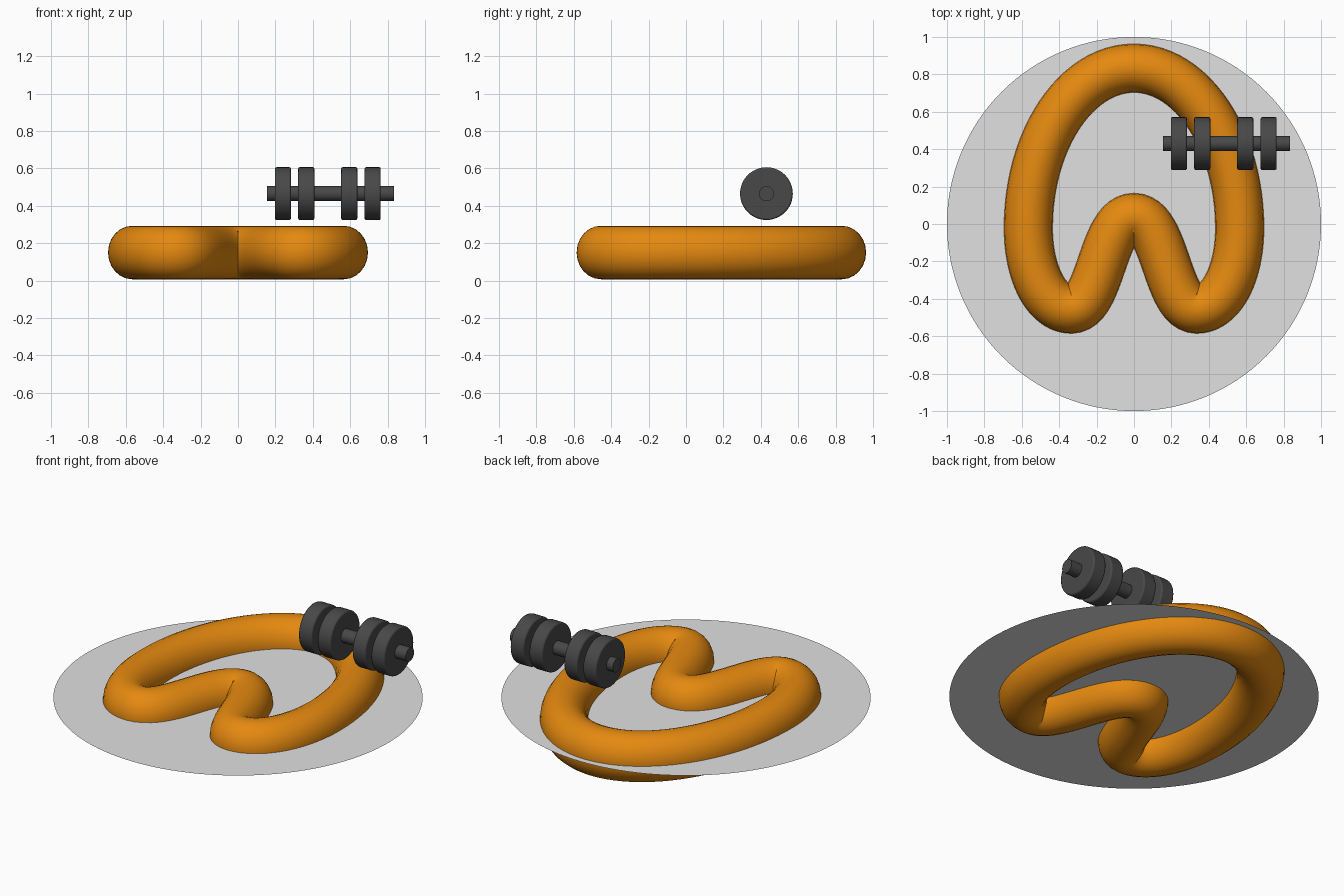
import bpy
import math

cube = bpy.data.objects.get("Cube")
if cube:
    bpy.data.objects.remove(cube)


def make_material(name, color):
    mat = bpy.data.materials.new(name)
    mat.use_nodes = True
    mat.diffuse_color = (*color, 1)
    mat.node_tree.nodes["Principled BSDF"].inputs["Base Color"].default_value = (*color, 1)
    return mat


orange = make_material("orange", (0.78, 0.25, 0.005))
pale_grey = make_material("pale grey", (0.75, 0.75, 0.75))
dark_grey = make_material("dark grey", (0.065, 0.065, 0.065))

MID_Z = 0.15

# Flat round base sheet, passing through the middle of the tube
bpy.ops.mesh.primitive_circle_add(vertices=128, radius=1, fill_type="NGON", location=(0, 0, MID_Z))
base = bpy.context.object
base.name = "base_disc"
base.data.materials.append(pale_grey)

# Closed tube path: point, incoming handle, outgoing handle
right_side = [
    ((0.565, -0.02), (0.565, 0.45), (0.565, -0.27)),
    ((0.335, -0.455), (0.465, -0.455), (0.175, -0.455)),
]
mirrored = [tuple((-x, y) for x, y in (p, h_out, h_in)) for p, h_in, h_out in reversed(right_side)]
path = [((0, 0.833), (-0.31, 0.833), (0.31, 0.833)), *right_side,
        ((0, 0.035), (0.17, 0.035), (-0.17, 0.035)), *mirrored]

curve = bpy.data.curves.new("looped_tube", "CURVE")
curve.dimensions = "3D"
curve.twist_mode = "Z_UP"
curve.resolution_u = 24
curve.bevel_depth = 0.13
curve.bevel_resolution = 10
spline = curve.splines.new("BEZIER")
spline.bezier_points.add(len(path) - 1)
spline.use_cyclic_u = True
for point, (co, h_in, h_out) in zip(spline.bezier_points, path):
    point.handle_left_type = point.handle_right_type = "FREE"
    point.co = (*co, 0)
    point.handle_left = (*h_in, 0)
    point.handle_right = (*h_out, 0)

# The tube is slightly taller than it is wide
tube = bpy.data.objects.new("looped_tube", curve)
bpy.context.collection.objects.link(tube)
tube.location.z = MID_Z
tube.scale.z = 1.1
tube.data.materials.append(orange)
bpy.ops.object.select_all(action="DESELECT")
tube.select_set(True)
bpy.context.view_layer.objects.active = tube
bpy.ops.object.convert(target="MESH")
bpy.ops.object.shade_smooth()


# Dumbbell: a bar along x with two weight plates at each end
def x_cylinder(name, x, radius, length, bevel):
    bpy.ops.mesh.primitive_cylinder_add(vertices=48, radius=radius, depth=length,
                                        location=(x, 0.43, 0.465), rotation=(0, math.pi / 2, 0))
    obj = bpy.context.object
    obj.name = name
    obj.data.materials.append(dark_grey)
    bpy.ops.object.shade_smooth_by_angle(angle=math.radians(30))
    if bevel:
        mod = obj.modifiers.new("rounded rim", "BEVEL")
        mod.width = bevel
        mod.segments = 2
    return obj


CENTER_X = 0.495
x_cylinder("dumbbell_bar", CENTER_X, 0.04, 0.68, 0)
for side, sign in (("left", 1), ("right", -1)):
    for part, offset in (("inner", 0.115), ("outer", 0.24)):
        # Plates sit a little nearer the bar's right end
        x = CENTER_X - 0.015 + sign * offset
        x_cylinder(f"{side}_{part}_plate", x, 0.141, 0.086, 0.008)
